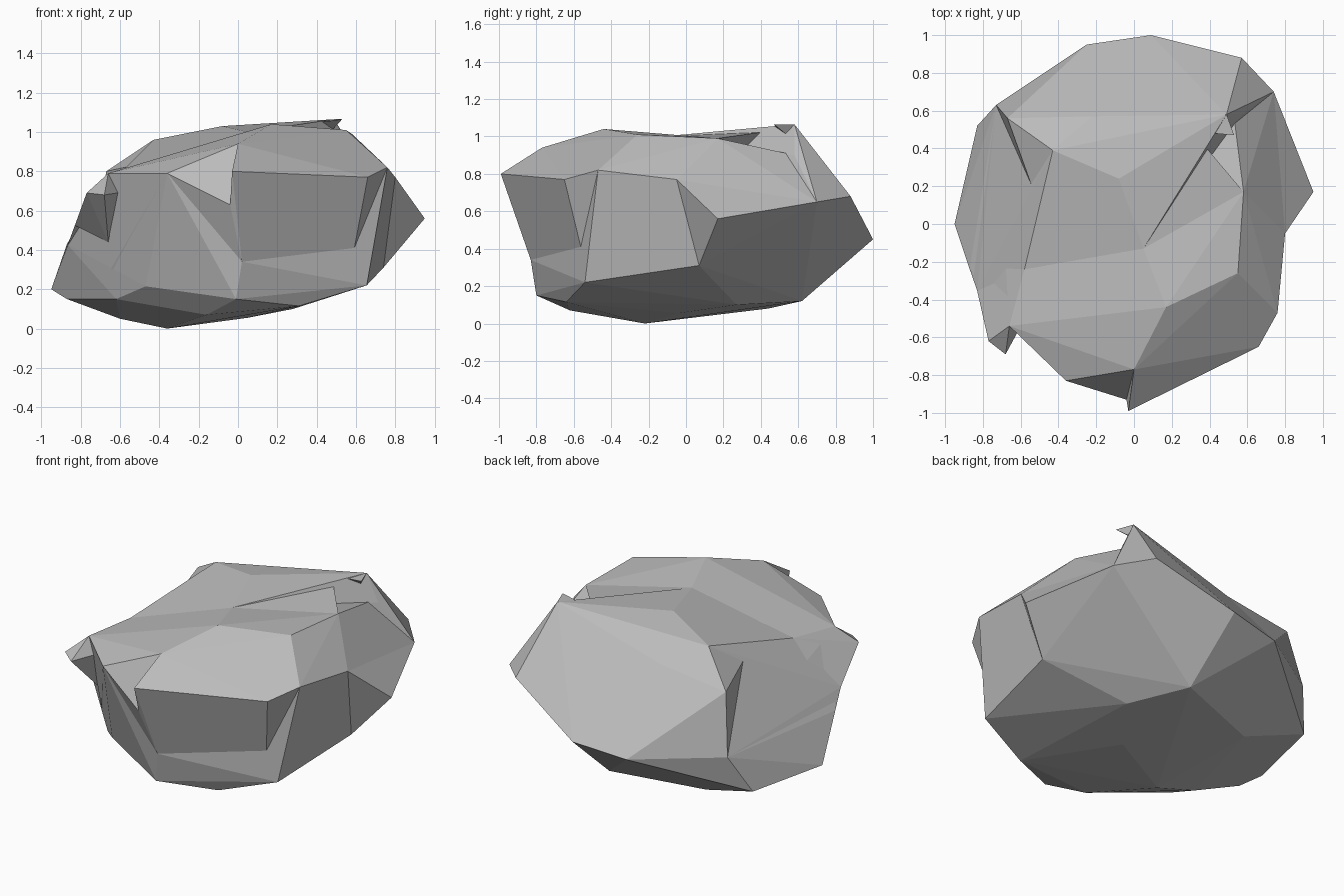
import bpy
import bmesh
import math

cube = bpy.data.objects.get("Cube")
if cube:
    bpy.data.objects.remove(cube, do_unlink=True)

# Single stone colour
stone = bpy.data.materials.new("stone_grey")
stone.use_nodes = True
grey = (0.5, 0.5, 0.5, 1)
stone.diffuse_color = grey
stone.node_tree.nodes["Principled BSDF"].inputs["Base Color"].default_value = grey


def chiselled_block(name, corners):
    """Wrap a set of corners in a faceted, flat shaded block."""
    bm = bmesh.new()
    for corner in corners:
        bm.verts.new(corner)
    hull = bmesh.ops.convex_hull(bm, input=bm.verts[:])
    unused = [item for item in hull["geom_interior"] + hull["geom_unused"]
              if isinstance(item, bmesh.types.BMVert)]
    bmesh.ops.delete(bm, geom=list(set(unused)), context="VERTS")
    bmesh.ops.dissolve_limit(bm, angle_limit=math.radians(3),
                             verts=bm.verts[:], edges=bm.edges[:])
    bmesh.ops.recalc_face_normals(bm, faces=bm.faces[:])
    mesh = bpy.data.meshes.new(name)
    bm.to_mesh(mesh)
    bm.free()
    mesh.materials.append(stone)
    block = bpy.data.objects.new(name, mesh)
    bpy.context.collection.objects.link(block)
    return block


# Underside corners
underside = dict(
    lowest_point=(-.36, -.22, 0),
    front_left_foot=(-.6, -.17, .05),
    front_belly=(-.16, -.62, .07),
    middle_foot=(.05, -.04, .055),
    right_foot=(.28, .27, .1),
    back_foot=(.1, .62, .12),
    back_left_foot=(-.45, .44, .08),
    left_foot=(-.87, -.1, .15),
    front_foot=(.31, -.64, .115),
    front_middle_foot=(-.01, -.8, .15),
    front_left_heel=(-.62, -.41, .15),
    front_left_bulge=(-.47, -.58, .215),
    front_right_heel=(.655, -.54, .22),
    right_heel=(.74, .07, .31),
)

# Corners around the widest part
waist = dict(
    left_tip=(-.95, 0, .2),
    left_front_wall=(-.87, -.24, .43),
    left_back_wall=(-.83, .52, .2),
    left_back_crease=(-.73, .63, .43),
    back_left_bulge=(-.25, .95, .41),
    back_tip=(.09, 1, .45),
    back_right_bulge=(.57, .88, .68),
    right_back_edge=(.74, .7, .65),
    front_left_wall=(-.65, -.43, .3),
    front_left_notch=(-.32, -.8, .69),
    front_keel_low=(.02, -.83, .34),
    front_right_wall=(.59, -.56, .4),
)

# Upper corners of the front half
crown = dict(
    right_shoulder=(.76, -.47, .82),
    right_ledge=(.8, -.05, .77),
    right_dent=(.68, .03, .87),
    top_right_front=(.55, -.26, 1.01),
    top_right=(.58, .17, .99),
    top_front=(.17, -.44, 1.04),
    valley=(.05, -.13, 1),
    brow=(0, -.77, .94),
    front_left_lip=(-.36, -.83, .79),
    front_left_top=(-.29, -.61, .87),
    left_front_rim=(-.66, -.54, .79),
    left_rim=(-.58, -.24, .81),
    back_right_slope=(.51, .72, .87),
)

core = {**underside, **waist, **crown}
chiselled_block("rock_body", core.values())

# Corners shared by the smaller blocks that stand out from the body
core.update(
    keel_high=(-.04, -.93, .63),
    peak=(-.08, .24, 1.03),
    left_peak=(-.43, .39, .96),
    right_peak=(.31, .49, 1.035),
    crest=(.49, .58, 1.065),
    back_slope=(-.22, .57, .86),
    wall_top=(-.53, .17, .83),
    spur_root=(-.83, -.355, .525),
)


def pick(names):
    return [core[name] for name in names.split()]


# Front beak: sharp prow standing proud of the front left notch
chiselled_block("front_beak", [(-.03, -.99, .8), (.66, -.65, .77),
                               (.3, -.3, .5)] + pick(
    "front_keel_low keel_high brow top_front top_right_front "
    "right_shoulder front_right_wall"))

# Front left cheek beside the beak
chiselled_block("front_left_cheek", pick(
    "keel_high front_keel_low front_left_notch front_left_lip brow "
    "left_front_rim front_left_wall front_left_top"))

# Right bulge: pointed lump behind the flat right side
chiselled_block("right_bulge", [(.95, .17, .56)] + pick(
    "right_ledge right_heel right_back_edge back_right_bulge back_tip "
    "right_dent right_foot back_foot"))

# Back shoulder: falls away from the peak to the back and left
chiselled_block("back_shoulder", [(.57, .58, .9), (.13, .59, .95),
                                  (-.31, -.2, .89)] + pick(
    "peak left_peak right_peak crest back_slope wall_top spur_root valley "
    "left_rim left_tip left_back_wall left_back_crease back_left_bulge "
    "back_tip back_right_bulge right_back_edge back_right_slope"))

# Back left corner: rim overhanging the left wall
chiselled_block("back_left_corner", [(-.67, .56, .8), (-.6, .47, .82),
                                     (-.66, .63, .55)] + pick(
    "left_peak peak back_slope wall_top left_back_crease back_left_bulge"))

# Top slab: bridges the peak and the right edge
chiselled_block("top_slab", [(.15, .15, .6)] + pick(
    "valley peak right_peak top_right"))

# Overhanging chip at the end of the crest
chiselled_block("crest_chip", [(.53, .47, 1.065), (.47, .55, 1)] + pick(
    "right_peak crest"))

# Left spur: thin splinter sticking out at the front left rim
chiselled_block("left_spur", [(-.77, -.62, .69), (-.68, -.69, .68),
                              (-.66, -.45, .44), (-.55, -.45, .7)] + pick(
    "left_front_rim left_rim spur_root"))
